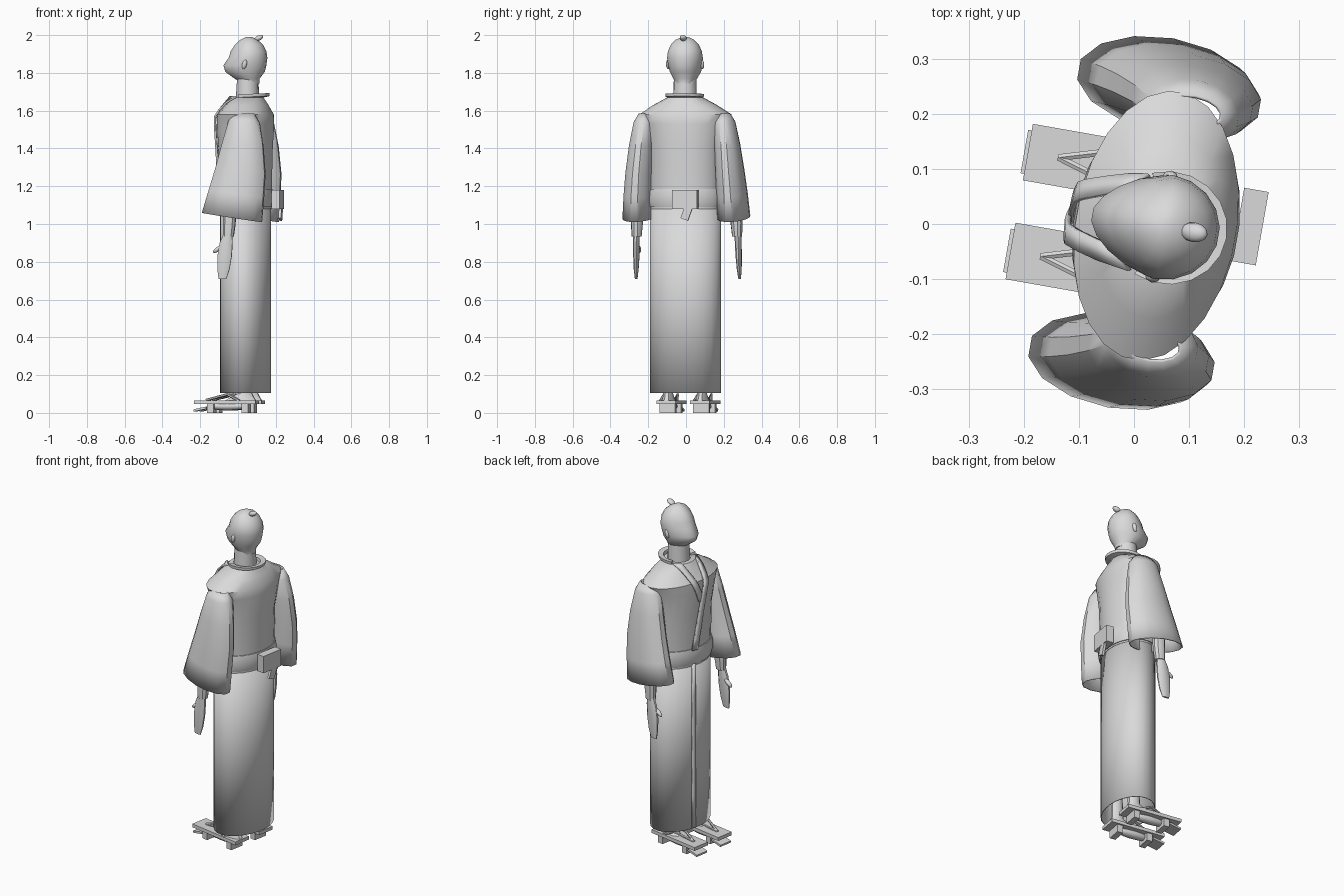
import bpy, bmesh, math
from mathutils import Matrix, Vector

if "Cube" in bpy.data.objects:
    bpy.data.objects.remove(bpy.data.objects["Cube"])

# Figure faces -X locally, then is turned a little about Z
FRAME = Matrix.Translation((0.04, -0.003, 0)) @ Matrix.Rotation(math.radians(-10), 4, 'Z')
grey = bpy.data.materials.new("plain_grey")
grey.diffuse_color = (0.7, 0.7, 0.7, 1)
grey.use_nodes = True
grey.node_tree.nodes["Principled BSDF"].inputs["Base Color"].default_value = grey.diffuse_color


def finish(name, bm, angle=35, shell=0.0):
    bmesh.ops.recalc_face_normals(bm, faces=bm.faces)
    me = bpy.data.meshes.new(name)
    bm.to_mesh(me)
    bm.free()
    me.transform(FRAME)
    me.materials.append(grey)
    ob = bpy.data.objects.new(name, me)
    bpy.context.collection.objects.link(ob)
    if shell:
        mod = ob.modifiers.new("shell", 'SOLIDIFY')
        mod.thickness, mod.offset = shell, -1
    bpy.ops.object.select_all(action='DESELECT')
    ob.select_set(True)
    bpy.context.view_layer.objects.active = ob
    if angle:
        bpy.ops.object.shade_smooth_by_angle(angle=math.radians(angle))
    return ob


def loft(name, rings, n=16, caps=True, shell=0.0, taper=0.0, tilt=0.0, angle=35):
    """Stack of elliptic rings: (x, y, z, half_x, half_y)."""
    bm = bmesh.new()
    loops = []
    for i, (x, y, z, a, b) in enumerate(rings):
        slope = tilt * i / (len(rings) - 1)
        loop = []
        for k in range(n):
            t = 2 * math.pi * (k + 0.5) / n
            c, s = math.cos(t), math.sin(t)
            loop.append(bm.verts.new((x + a * c, y + b * s * (1 + taper * min(c, 0)), z - slope * c)))
        loops.append(loop)
    for p, q in zip(loops, loops[1:]):
        for k in range(n):
            bm.faces.new((p[k], p[(k + 1) % n], q[(k + 1) % n], q[k]))
    if caps:
        bm.faces.new(loops[0])
        bm.faces.new(loops[-1])
    return finish(name, bm, angle, shell)


def box(name, centre, size, rot=(0, 0, 0)):
    bm = bmesh.new()
    m = Matrix.Translation(centre)
    for ang, ax in zip(rot, 'XYZ'):
        m = m @ Matrix.Rotation(math.radians(ang), 4, ax)
    bmesh.ops.create_cube(bm, size=1, matrix=m @ Matrix.Diagonal((*size, 1)))
    return finish(name, bm, 0)


def ball(name, centre, size, pitch=0, seg=12):
    bm = bmesh.new()
    m = Matrix.Translation(centre) @ Matrix.Rotation(math.radians(pitch), 4, 'Y')
    bmesh.ops.create_uvsphere(bm, u_segments=seg, v_segments=8, radius=1,
                              matrix=m @ Matrix.Diagonal((*size, 1)))
    return finish(name, bm, 60)


def bar(name, p, q, r):
    bm = bmesh.new()
    p, q = Vector(p), Vector(q)
    m = Matrix.Translation((p + q) / 2) @ (q - p).to_track_quat('Z', 'Y').to_matrix().to_4x4()
    bmesh.ops.create_cone(bm, cap_ends=True, segments=6, radius1=r, radius2=r,
                          depth=(q - p).length, matrix=m)
    return finish(name, bm, 0)


# Robe: skirt and upper body
loft("robe_skirt", [(0, 0, 0.105, .133, .19), (0, 0, 0.6, .133, .19), (0, 0, 1.12, .133, .19)],
     24, False, 0.006)
TORSO = [(0, 0, 1.08, .135, .19), (0, 0, 1.4, .143, .195), (0, 0, 1.53, .15, .225),
         (0, 0, 1.58, .146, .247), (.008, 0, 1.63, .112, .17), (.01, 0, 1.67, .085, .095)]
loft("robe_body", TORSO, 24)


def front_x(y, z):
    """Front surface of the robe at a given side offset and height."""
    z = min(max(z, 1.08), 1.67)
    for p, q in zip(TORSO, TORSO[1:]):
        if p[2] <= z <= q[2]:
            f = (z - p[2]) / (q[2] - p[2])
            x, a, b = (p[i] + f * (q[i] - p[i]) for i in (0, 3, 4))
            return x - a * math.sqrt(max(0, 1 - (y / b) ** 2))


def strip(name, path, half, lift):
    """Cloth band laid on the robe front; path is (y, z) points."""
    bm = bmesh.new()
    rows = []
    for (y0, z0), (y1, z1) in zip(path, path[1:]):
        for i in range(6):
            y, z = y0 + (y1 - y0) * i / 5, z0 + (z1 - z0) * i / 5
            rows.append([bm.verts.new((front_x(y + s, z) - lift, y + s, z)) for s in (-half, half)])
    for p, q in zip(rows, rows[1:]):
        bm.faces.new((p[0], p[1], q[1], q[0]))
    bmesh.ops.remove_doubles(bm, verts=bm.verts, dist=1e-5)
    ob = finish(name, bm, 35)
    mod = ob.modifiers.new("cloth", 'SOLIDIFY')
    mod.thickness, mod.offset = 0.01, 0


strip("inner_lapel", [(.07, 1.675), (.035, 1.57), (-.01, 1.46)], .018, .006)
strip("outer_lapel", [(-.07, 1.675), (-.025, 1.5), (.035, 1.18)], .018, .011)
strip("skirt_overlap", [(.03, 1.1), (.03, .11)], .012, .001)

# Collar: open band around the back of the neck
bm = bmesh.new()
prev = None
for i in range(13):
    t = math.radians(-115 + 230 * i / 12)
    c, s = math.cos(t), math.sin(t)
    row = [bm.verts.new((.022 + r * c, r * .95 * s, z + .005 * c))
           for r, z in ((.075, 1.665), (.106, 1.672), (.108, 1.688), (.078, 1.684))]
    if prev:
        for k in range(4):
            bm.faces.new((prev[k], prev[(k + 1) % 4], row[(k + 1) % 4], row[k]))
    else:
        bm.faces.new(row)
    prev = row
bm.faces.new(prev)
finish("collar", bm)

# Belt with knot and hanging tail at the back
loft("belt", [(0, 0, 1.09, .14, .196), (0, 0, 1.115, .147, .203),
              (0, 0, 1.16, .147, .203), (0, 0, 1.185, .142, .198)], 24)
box("belt_knot", (.168, .028, 1.13), (.045, .135, .1))
box("belt_tail", (.182, .05, 1.09), (.014, .042, .14), (-20, 0, 0))

# Neck and head
loft("neck", [(.01, 0, 1.64, .063, .064), (.012, 0, 1.78, .056, .06)], 14)
loft("head", [(.03, 0, 1.745, .045, .045), (.008, 0, 1.77, .067, .064), (-.003, 0, 1.805, .105, .083),
              (-.004, 0, 1.84, .115, .092), (.013, 0, 1.88, .103, .096), (.016, 0, 1.915, .095, .091),
              (.018, 0, 1.95, .074, .075), (.018, 0, 1.975, .046, .05), (.018, 0, 1.99, .015, .018)],
     18, taper=.25, angle=50)
ball("hair_bun", (.07, 0, 1.984), (.027, .018, .014), -25)

for side, s in (("left", 1), ("right", -1)):
    # Ear
    ball(side + "_ear", (.01, s * .091, 1.845), (.013, .012, .026), 15, 8)

    # Wide sleeve, open at the bottom
    loft(side + "_sleeve", [(.03, s * .215, 1.585, .055, .03), (.03, s * .215, 1.54, .085, .058),
                            (.026, s * .23, 1.42, .112, .067), (.015, s * .242, 1.28, .136, .075),
                            (-.005, s * .25, 1.16, .15, .08), (-.028, s * .255, 1.035, .163, .085)],
         14, False, 0.006, tilt=.025)

    # Forearm, hand and thumb
    loft(side + "_forearm", [(-.03, s * .265, 1.3, .038, .036), (-.04, s * .268, 1.0, .034, .032),
                             (-.044, s * .27, .935, .029, .027)], 10)
    loft(side + "_hand", [(-.046, s * .273, .95, .024, .018), (-.056, s * .274, .9, .036, .018),
                          (-.064, s * .275, .83, .04, .016), (-.07, s * .277, .76, .034, .012),
                          (-.075, s * .278, .71, .022, .006)], 10, angle=45)
    ball(side + "_thumb", (-.1, s * .268, .868), (.034, .012, .012), -35, 8)

    # Foot and ankle
    y = s * .091
    loft(side + "_foot", [(-.01, y, .066, .085, .036), (0, y, .085, .062, .03),
                          (.015, y, .105, .036, .027), (.02, y, .3, .032, .03)], 10)

    # Raised wooden sandal
    box(side + "_sandal_board", (-.087, y, .056), (.33, .104, .02))
    box(side + "_sandal_front_tooth", (-.165, y, .023), (.035, .085, .046))
    box(side + "_sandal_back_tooth", (.02, y, .023), (.035, .085, .046))
    box(side + "_sandal_toe", (-.223, y, .02), (.07, .08, .012), (0, -12, 0))
    ball(side + "_sandal_core", (-.08, y, .035), (.11, .028, .022))
    for e in (-1, 1):
        bar(side + "_sandal_strap", (-.195, y, .068), (-.075, y + e * .036, .098), .007)
        bar(side + "_sandal_strap_end", (-.075, y + e * .036, .098), (-.01, y + e * .046, .064), .007)
